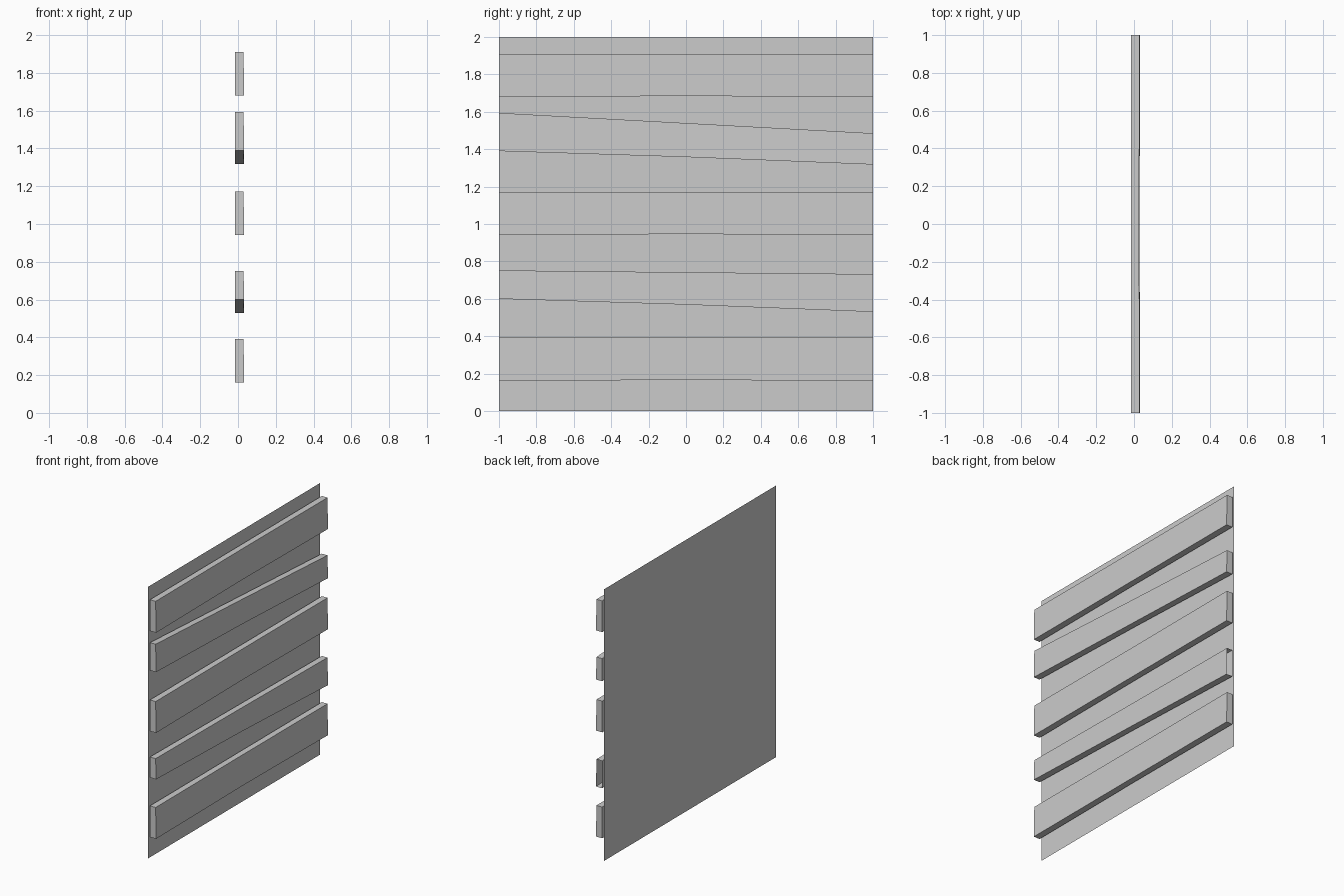
import bpy, bmesh

if "Cube" in bpy.data.objects:
    bpy.data.objects.remove(bpy.data.objects["Cube"])


def make_object(name, bm):
    mesh = bpy.data.meshes.new(name)
    bm.to_mesh(mesh)
    bm.free()
    obj = bpy.data.objects.new(name, mesh)
    bpy.context.collection.objects.link(obj)
    return obj


# Thin backing sheet facing the planks
bm = bmesh.new()
bm.faces.new([bm.verts.new((-0.033, y, z)) for y, z in ((-1, 0), (1, 0), (1, 2), (-1, 2))])
make_object("backing_sheet", bm)

X_BACK = -0.017


def plank(name, left, right, open_end=False):
    """Board lofted through three sections; left/right are (bottom, top) heights at y=-1/+1."""
    mid = ((left[0] + right[0]) / 2 + 0.004, (left[1] + right[1]) / 2)
    bm = bmesh.new()
    rings = []
    for y, (lo, hi), x_lo, x_hi in ((-1, left, 0.033, 0.029),
                                    (0, mid, 0.029, 0.027),
                                    (1, right, 0.033, 0.029)):
        section = ((X_BACK, lo), (x_lo, lo), (x_hi, hi), (X_BACK, hi))
        rings.append([bm.verts.new((x, y, z)) for x, z in section])
    for a, b in zip(rings, rings[1:]):
        for i in range(4):
            j = (i + 1) % 4
            bm.faces.new((a[i], a[j], b[j], b[i]))
    bm.faces.new(rings[0][::-1])
    if not open_end:
        bm.faces.new(rings[-1])
    bmesh.ops.recalc_face_normals(bm, faces=bm.faces)
    return make_object(name, bm)


# Level boards
for name, z in (("bottom", 0.162), ("middle", 0.942), ("top", 1.68)):
    plank(name + "_plank", (z, z + 0.23), (z, z + 0.23))

# Crooked boards; the lower one is open at its far end
plank("lower_slanted_plank", (0.60, 0.752), (0.53, 0.732), open_end=True)
plank("upper_slanted_plank", (1.39, 1.594), (1.318, 1.485))
